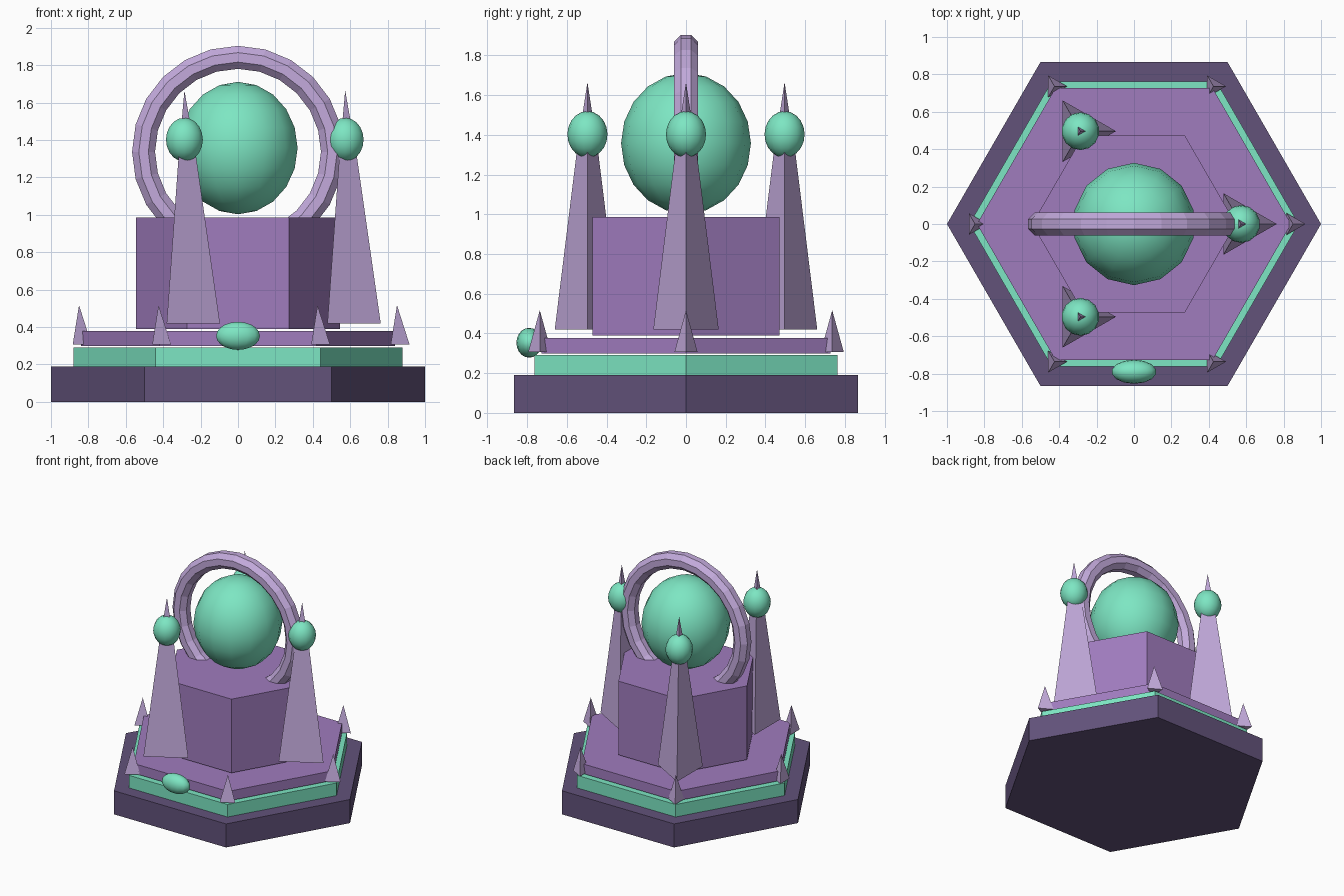
import bpy, bmesh, math
from mathutils import Matrix

if "Cube" in bpy.data.objects:
    bpy.data.objects.remove(bpy.data.objects["Cube"])


def material(name, rgb):
    lin = [((c / 255 + 0.055) / 1.055) ** 2.4 for c in rgb]
    m = bpy.data.materials.new(name)
    m.diffuse_color = (*lin, 1)
    m.use_nodes = True
    m.node_tree.nodes["Principled BSDF"].inputs["Base Color"].default_value = m.diffuse_color
    return m


DARK = material("dark purple", (98, 82, 122))
PURPLE = material("purple", (160, 124, 190))
MAUVE = material("pale mauve", (195, 170, 220))
MINT = material("mint", (125, 230, 195))


def finish(name, bm, mat, smooth=False):
    bmesh.ops.recalc_face_normals(bm, faces=bm.faces)
    for f in bm.faces:
        f.smooth = smooth
    mesh = bpy.data.meshes.new(name)
    bm.to_mesh(mesh)
    bm.free()
    mesh.materials.append(mat)
    obj = bpy.data.objects.new(name, mesh)
    bpy.context.collection.objects.link(obj)
    return obj


def prism(name, sides, r0, r1, z0, z1, mat, x=0, y=0):
    """Prism, frustum or pyramid with its first corner towards +x."""
    bm = bmesh.new()

    def loop(r, z):
        return [bm.verts.new((x + r * math.cos(math.tau * i / sides),
                              y + r * math.sin(math.tau * i / sides), z))
                for i in range(sides)]

    low = loop(r0, z0)
    bm.faces.new(low)
    high = loop(r1, z1) if r1 else [bm.verts.new((x, y, z1))]
    if r1:
        bm.faces.new(high)
    for i in range(sides):
        j = (i + 1) % sides
        top = [high[j], high[i]] if r1 else [high[0]]
        bm.faces.new([low[i], low[j]] + top)
    return finish(name, bm, mat)


def ellipsoid(name, centre, radii, mat):
    bm = bmesh.new()
    bmesh.ops.create_uvsphere(bm, u_segments=14, v_segments=10, radius=1,
                              matrix=Matrix.LocRotScale(centre, None, radii))
    return finish(name, bm, mat, smooth=True)


# Stepped hexagonal plinth
prism("base", 6, 1.0, 1.0, 0, 0.19, DARK)
prism("mint_step", 6, 0.88, 0.88, 0.19, 0.291, MINT)
prism("purple_step", 6, 0.84, 0.84, 0.30, 0.378, PURPLE)
prism("pedestal", 6, 0.545, 0.545, 0.39, 0.985, PURPLE)

# Large orb on the pedestal
ellipsoid("orb", (0, 0, 1.357), (0.327, 0.327, 0.354), MINT)

# Upright ring around the orb, octagonal in section
bm = bmesh.new()
rows = []
for i in range(24):
    a = math.tau * i / 24
    row = []
    for j in range(8):
        b = math.tau * (j + 0.5) / 8
        r = 0.505 + 0.0665 * math.cos(b)
        row.append(bm.verts.new((r * math.cos(a), 0.0665 * math.sin(b),
                                 1.337 + r * math.sin(a))))
    rows.append(row)
for i in range(24):
    p, q = rows[i], rows[(i + 1) % 24]
    for j in range(8):
        k = (j + 1) % 8
        bm.faces.new((p[j], p[k], q[k], q[j]))
finish("ring", bm, MAUVE)

# Three tall spires, each with a ball and a pointed tip
for i in range(3):
    a = math.tau * i / 3
    x, y = 0.573 * math.cos(a), 0.573 * math.sin(a)
    prism(f"spire_{i + 1}", 3, 0.19, 0.05, 0.42, 1.40, MAUVE, x, y)
    ellipsoid(f"spire_ball_{i + 1}", (x, y, 1.402), (0.101, 0.101, 0.117), MINT)
    prism(f"spire_tip_{i + 1}", 3, 0.04, 0, 1.44, 1.665, MAUVE, x, y)

# Small spikes at the plinth corners
for i in range(6):
    a = math.tau * i / 6
    prism(f"corner_spike_{i + 1}", 3, 0.067, 0, 0.307, 0.517, MAUVE,
          0.85 * math.cos(a), 0.85 * math.sin(a))

# Oval gem on the front edge
ellipsoid("front_gem", (0, -0.79, 0.353), (0.12, 0.064, 0.075), MINT)
